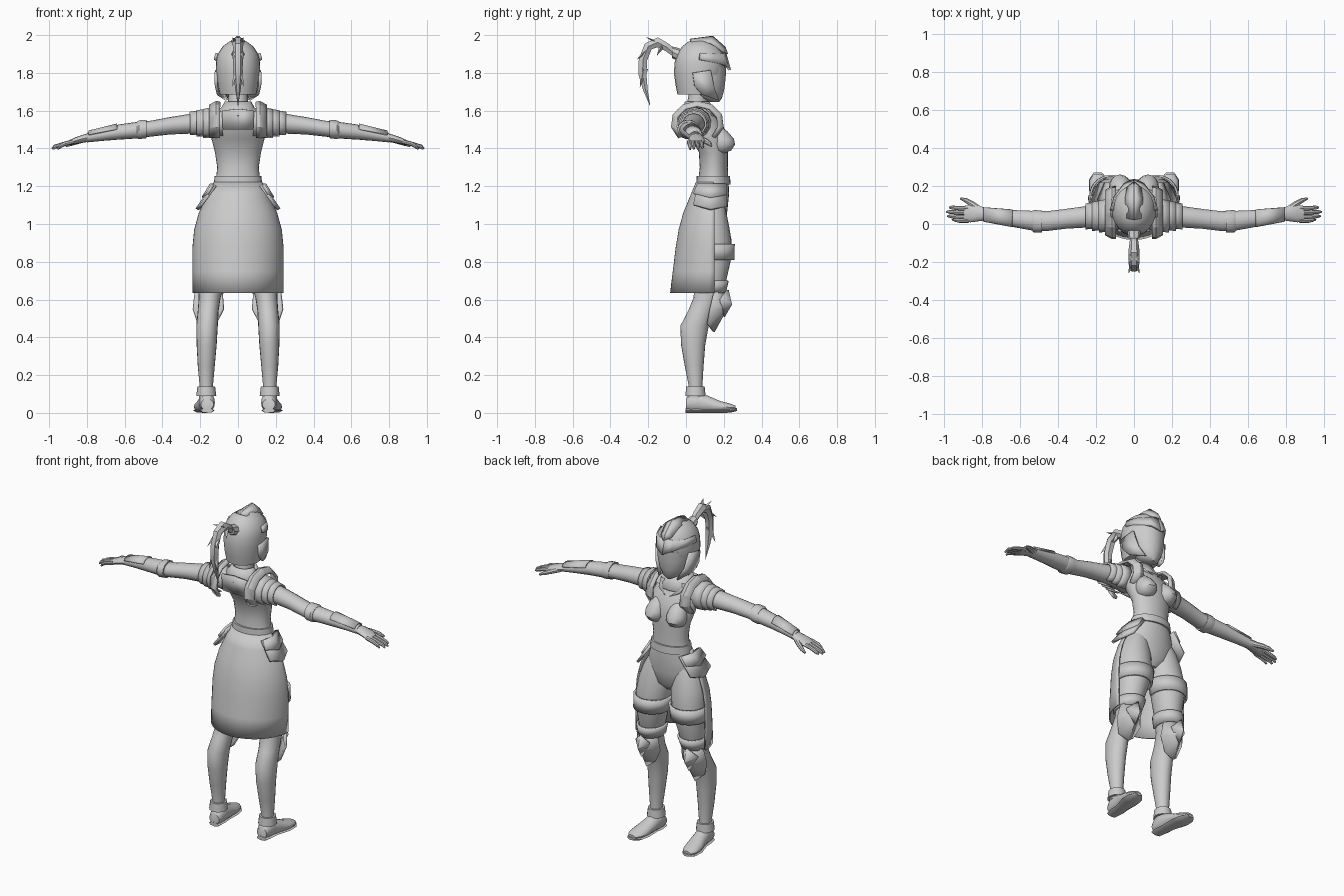
import bpy, bmesh, math
from mathutils import Vector

GREY = bpy.data.materials.new("plain_grey")
GREY.diffuse_color = (0.6, 0.6, 0.6, 1)


def finish(name, bm, mirror=False, thick=0, angle=40):
    bmesh.ops.recalc_face_normals(bm, faces=bm.faces)
    me = bpy.data.meshes.new(name)
    bm.to_mesh(me)
    bm.free()
    ob = bpy.data.objects.new(name, me)
    bpy.context.collection.objects.link(ob)
    me.materials.append(GREY)
    bpy.ops.object.select_all(action='DESELECT')
    ob.select_set(True)
    bpy.context.view_layer.objects.active = ob
    bpy.ops.object.shade_smooth_by_angle(angle=math.radians(angle))
    if thick:
        s = ob.modifiers.new("thickness", 'SOLIDIFY')
        s.thickness, s.offset = thick, 0
    if mirror:
        ob.modifiers.new("mirror", 'MIRROR')
    return ob


def loft(name, rings, axis='z', n=20, arc=None, **kw):
    """Join ellipses (centre x, y, z, radius a, radius b) set across an axis."""
    u, v = {'z': ((1, 0, 0), (0, 1, 0)), 'x': ((0, 1, 0), (0, 0, 1)),
            'y': ((1, 0, 0), (0, 0, 1))}[axis]
    u, v = Vector(u), Vector(v)
    a0, a1 = arc or (0, 360)
    cnt = n + 1 if arc else n
    bm = bmesh.new()
    rows = []
    for x, y, z, a, b in rings:
        row = []
        for i in range(cnt):
            t = math.radians(a0 + (a1 - a0) * i / n)
            row.append(bm.verts.new(Vector((x, y, z)) + u * a * math.cos(t) + v * b * math.sin(t)))
        rows.append(row)
    for r, s in zip(rows, rows[1:]):
        for i in range(n):
            j = (i + 1) % cnt
            bm.faces.new((r[i], r[j], s[j], s[i]))
    if not arc:
        bm.faces.new(rows[0])
        bm.faces.new(rows[-1])
    return finish(name, bm, **kw)


def sheet(name, pts, faces, **kw):
    bm = bmesh.new()
    vs = [bm.verts.new(p) for p in pts]
    for f in faces:
        bm.faces.new([vs[i] for i in f])
    return finish(name, bm, angle=20, **kw)


def tube(name, pts, n=8, **kw):
    """Round tube through (x, y, z, radius) points."""
    bm = bmesh.new()
    P = [Vector(p[:3]) for p in pts]
    rows = []
    for i, p in enumerate(pts):
        d = (P[min(i + 1, len(P) - 1)] - P[max(i - 1, 0)]).normalized()
        side = Vector((1, 0, 0)) if abs(d.x) < 0.7 else Vector((0, 1, 0))
        w = d.cross(side).normalized()
        side = w.cross(d)
        rows.append([bm.verts.new(P[i] + p[3] * (side * math.cos(k * math.tau / n) + w * math.sin(k * math.tau / n)))
                     for k in range(n)])
    for r, s in zip(rows, rows[1:]):
        for k in range(n):
            bm.faces.new((r[k], r[(k + 1) % n], s[(k + 1) % n], s[k]))
    bm.faces.new(rows[0])
    bm.faces.new(rows[-1])
    return finish(name, bm, **kw)


# Torso, bust, belt and collar
loft("torso", [(0, .125, .96, .04, .05), (0, .125, 1.0, .13, .085), (0, .125, 1.08, .165, .095),
               (0, .14, 1.16, .14, .088), (0, .145, 1.23, .117, .08), (0, .147, 1.3, .11, .074),
               (0, .145, 1.38, .122, .077), (0, .125, 1.45, .14, .095), (0, .09, 1.53, .145, .105),
               (0, .065, 1.59, .12, .085), (0, .055, 1.63, .07, .062)], n=28)
loft("bust", [(.07, .185, 1.375, .02, .02), (.072, .19, 1.39, .045, .05), (.073, .195, 1.42, .058, .065),
              (.072, .19, 1.45, .057, .064), (.068, .17, 1.49, .045, .05), (.06, .14, 1.53, .02, .03)],
     n=16, mirror=True)
loft("belt", [(0, .145, 1.21, .129, .091), (0, .145, 1.255, .123, .088)], n=28)
loft("neck", [(0, .05, 1.58, .055, .055), (0, .075, 1.72, .05, .055)], n=16)
loft("collar", [(0, .065, 1.57, .115, .105), (0, .06, 1.61, .085, .075), (0, .06, 1.645, .065, .06)],
     arc=(0, 360), n=16, thick=.012)
sheet("chest_collar_plate", [(0, .185, 1.53), (.07, .165, 1.57), (.09, .11, 1.61), (0, .135, 1.6)],
      [(0, 1, 2, 3)], mirror=True, thick=.012)
sheet("back_plate", [(0, -.035, 1.5), (.08, -.03, 1.5), (.085, -.035, 1.6), (0, -.04, 1.61)],
      [(0, 1, 2, 3)], mirror=True, thick=.012)

# Shoulder guards: raised angular frame around each arm hole
loft("shoulder_frame", [(.095, .06, 1.535, .135, .105), (.115, .06, 1.535, .135, .11),
                        (.15, .06, 1.53, .115, .095)], axis='x', n=8,
     arc=(-45, 225), mirror=True, thick=.014, angle=20)
for i, (x, r) in enumerate([(.155, .08), (.19, .072), (.225, .064)]):
    loft("shoulder_lame_%d" % (i + 1), [(x - .03, .045, 1.535, r * 1.05, r), (x + .03, .04, 1.53, r, r * .92)],
         axis='x', n=12, arc=(-70, 250), mirror=True, thick=.01)

# Arms and forearm guards
loft("arm", [(.08, .05, 1.535, .08, .07), (.17, .045, 1.535, .066, .06), (.26, .037, 1.53, .056, .052),
             (.36, .027, 1.52, .052, .046), (.46, .015, 1.505, .052, .042), (.53, .017, 1.497, .052, .044),
             (.63, .028, 1.487, .045, .04), (.73, .042, 1.47, .037, .031), (.8, .052, 1.457, .034, .025)],
     axis='x', n=16, mirror=True)
loft("forearm_guard", [(.485, .012, 1.503, .058, .05), (.525, .014, 1.499, .06, .051),
                       (.535, .017, 1.497, .053, .045)], axis='x', n=14, mirror=True)
loft("wrist_guard", [(.64, .03, 1.487, .046, .041), (.79, .05, 1.461, .037, .03)],
     axis='x', n=14, arc=(20, 160), mirror=True, thick=.008)

# Hands
loft("palm", [(.78, .052, 1.46, .032, .024), (.82, .056, 1.452, .042, .021), (.86, .055, 1.441, .046, .018),
              (.895, .053, 1.43, .042, .013)], axis='x', n=12, mirror=True)
for name, y, tip, drop in [("little_finger", .018, .955, 1.395), ("ring_finger", .037, .98, 1.397),
                           ("middle_finger", .06, .985, 1.398), ("index_finger", .083, .972, 1.404)]:
    tube(name, [(.87, y, 1.437, .012), (.92, y, 1.424, .0115), (.955 * tip + .03, y + .004, 1.41, .01),
                (tip, y + .004, drop, .005)], mirror=True)
tube("thumb", [(.81, .075, 1.45, .017), (.85, .105, 1.438, .015), (.885, .125, 1.425, .012),
               (.912, .134, 1.413, .006)], mirror=True)

# Legs
loft("leg", [(.168, .05, .08, .038, .042), (.168, .05, .15, .036, .037), (.168, .043, .25, .045, .05),
             (.166, .038, .36, .053, .064), (.164, .045, .46, .057, .075), (.158, .08, .54, .055, .069),
             (.15, .11, .61, .058, .07), (.14, .13, .7, .073, .083), (.128, .142, .82, .094, .098),
             (.118, .14, .92, .102, .1), (.11, .132, 1.0, .1, .094), (.1, .13, 1.08, .08, .08),
             (.09, .135, 1.15, .045, .05)], n=20, mirror=True)
loft("upper_thigh_band", [(.128, .145, .81, .102, .106), (.12, .145, .895, .108, .108)],
     n=20, arc=(-90, 200), mirror=True, thick=.012)
loft("lower_thigh_band", [(.148, .12, .635, .069, .085), (.14, .13, .70, .08, .091)],
     n=20, arc=(-60, 220), mirror=True, thick=.012)

# Faceted knee guards with a raised ridge and side wings
sheet("knee_guard", [(.16, .205, .665), (.16, .222, .57), (.165, .145, .43), (.085, .155, .635),
                     (.078, .14, .55), (.12, .125, .47), (.225, .15, .635), (.235, .13, .55), (.208, .115, .47)],
      [(0, 1, 4, 3), (1, 2, 5, 4), (0, 6, 7, 1), (1, 7, 8, 2)], mirror=True, thick=.014)
sheet("knee_cap_plate", [(.158, .22, .65), (.16, .238, .575), (.162, .2, .51), (.115, .188, .6), (.212, .182, .6)],
      [(0, 1, 3), (1, 2, 3), (0, 4, 1), (1, 4, 2)], mirror=True, thick=.012)

# Ankle cuffs and shoes, turned slightly outward
loft("ankle_cuff", [(.168, .05, .09, .053, .055), (.168, .05, .14, .047, .05)], n=14, mirror=True)
loft("shoe", [(.163, .0, .045, .034, .03), (.164, .025, .055, .042, .053), (.166, .07, .055, .043, .055),
              (.172, .12, .045, .046, .045), (.182, .18, .034, .052, .03), (.187, .23, .029, .046, .022),
              (.19, .262, .027, .024, .012)], axis='y', n=14, mirror=True)
loft("shoe_sole", [(.163, -.002, .012, .034, .012), (.166, .05, .012, .042, .012), (.17, .1, .012, .041, .012),
                   (.182, .18, .012, .055, .012), (.187, .235, .013, .049, .012), (.19, .27, .018, .022, .008)],
     axis='y', n=8, mirror=True)

# Back skirt, open at the front
loft("skirt", [(0, .15, .635, .237, .23), (0, .15, .75, .238, .216), (0, .15, .88, .237, .2),
               (0, .15, .97, .228, .185), (0, .15, 1.06, .203, .16), (0, .148, 1.14, .165, .125),
               (0, .146, 1.22, .125, .09)], n=28, arc=(180, 360), thick=.008)

# Two layered hip plates each side
for i, (z, o) in enumerate([(1.09, .0), (1.15, .012)]):
    h = .06 + .055 * (1 - i)
    x = .213 - .032 * i
    sheet("hip_plate_%d" % (i + 1),
          [(x - .02, .04, z + .012), (x + .005, .13, z - .012), (x - .03, .215, z + .005),
           (.12 + o, .06, z + h), (.13 + o, .14, z + h), (.105 + o, .215, z + h)],
          [(0, 1, 4, 3), (1, 2, 5, 4)], mirror=True, thick=.016)

# Head: helmet shell, face mask, brow and cheek guards
loft("helmet", [(0, .055, 1.685, .097, .1), (0, .062, 1.74, .108, .118), (0, .07, 1.8, .115, .134),
                (0, .075, 1.855, .117, .135), (0, .077, 1.9, .108, .125), (0, .075, 1.94, .081, .096),
                (0, .073, 1.965, .047, .06), (0, .07, 1.975, .01, .015)], n=24)
loft("face_mask", [(0, .15, 1.645, .018, .025), (0, .13, 1.665, .055, .06), (0, .11, 1.71, .085, .092),
                   (0, .105, 1.77, .098, .105), (0, .1, 1.83, .1, .112)], n=16)
sheet("brow_plate", [(0, .232, 1.815), (.05, .21, 1.84), (.1, .14, 1.855), (.122, .07, 1.87),
                     (.113, .075, 1.905), (.09, .145, 1.9), (.045, .19, 1.9), (0, .205, 1.91)],
      [(0, 1, 6, 7), (1, 2, 5, 6), (2, 3, 4, 5)], mirror=True, thick=.014)
sheet("cheek_guard", [(.118, .035, 1.8), (.113, .13, 1.815), (.095, .15, 1.72), (.06, .175, 1.655),
                      (.105, .085, 1.685), (.116, .045, 1.73)],
      [(0, 1, 2, 5), (5, 2, 4), (4, 2, 3)], mirror=True, thick=.014)
sheet("helmet_crest", [(0, .02, 1.975), (0, .14, 1.992), (0, .205, 1.935), (0, .218, 1.9), (.035, .03, 1.962),
                       (.045, .13, 1.957), (.035, .19, 1.915)],
      [(0, 1, 5, 4), (1, 2, 6, 5), (2, 3, 6)], mirror=True, thick=.012)

# Ponytail with its holder and loose pointed strands
loft("hair_holder", [(0, -.035, 1.895, .036, .036), (0, -.075, 1.91, .03, .03)], axis='y', n=8)
tube("ponytail", [(0, -.06, 1.9, .018), (0, -.1, 1.935, .024), (0, -.15, 1.962, .03), (0, -.2, 1.94, .027),
                  (0, -.228, 1.87, .026), (0, -.23, 1.79, .024), (0, -.215, 1.71, .014), (0, -.19, 1.625, .001)], n=6)
for i, (y, z, dy, dz) in enumerate([(-.16, 1.965, -.055, .025), (-.21, 1.92, -.05, -.05), (-.125, 1.95, -.03, -.06),
                                    (-.225, 1.82, -.02, -.1)]):
    sheet("hair_strand_%d" % (i + 1), [(0, y - .015, z), (0, y + .025, z), (.025, y, z), (.03, y + dy, z + dz)],
          [(0, 2, 3), (1, 2, 3), (0, 1, 3)], mirror=True)
